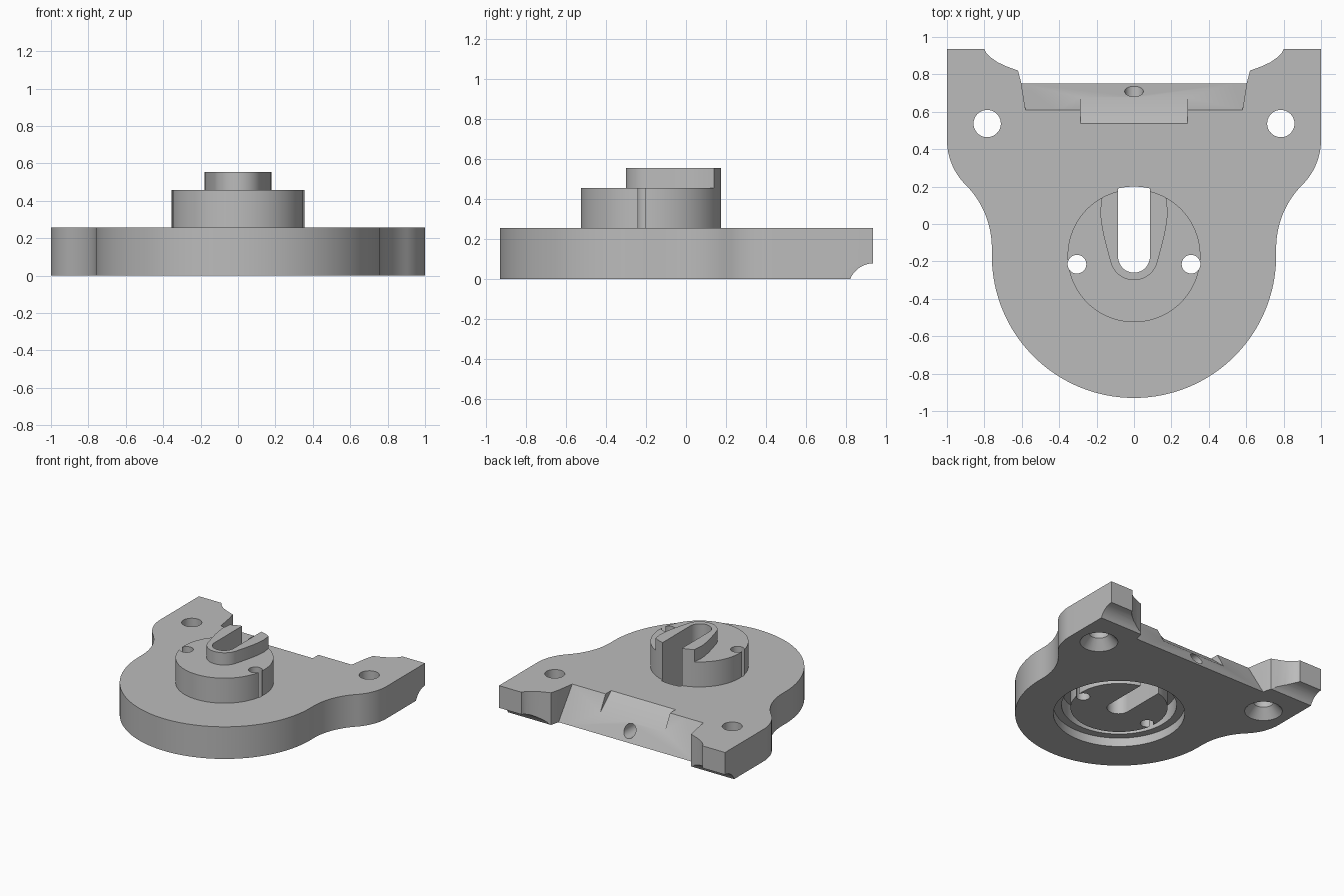
import bpy, bmesh
from math import radians, sin, cos, pi

cube = bpy.data.objects.get("Cube")
if cube:
    bpy.data.objects.remove(cube, do_unlink=True)

grey = bpy.data.materials.new("plain grey")
grey.use_nodes = True
grey.diffuse_color = (0.5, 0.5, 0.5, 1)
grey.node_tree.nodes["Principled BSDF"].inputs["Base Color"].default_value = (0.5, 0.5, 0.5, 1)


def arc(cx, cy, r, a0, a1, n):
    angles = [radians(a0 + (a1 - a0) * i / n) for i in range(n + 1)]
    return [(cx + r * cos(a), cy + r * sin(a)) for a in angles]


def mirrored(half):
    """Close a right-hand outline with its reflection in x."""
    return half + [(-x, y) for x, y in reversed(half) if abs(x) > 1e-4]


def make_object(name, bm):
    bmesh.ops.recalc_face_normals(bm, faces=bm.faces[:])
    mesh = bpy.data.meshes.new(name)
    bm.to_mesh(mesh)
    bm.free()
    mesh.materials.append(grey)
    obj = bpy.data.objects.new(name, mesh)
    bpy.context.scene.collection.objects.link(obj)
    return obj


def prism(name, outline, z0, z1):
    bm = bmesh.new()
    face = bm.faces.new([bm.verts.new((x, y, z0)) for x, y in outline])
    top = bmesh.ops.extrude_face_region(bm, geom=[face])["geom"]
    verts = [g for g in top if isinstance(g, bmesh.types.BMVert)]
    bmesh.ops.translate(bm, verts=verts, vec=(0, 0, z1 - z0))
    return make_object(name, bm)


def disc(name, x, y, r, z0, z1, n=64):
    return prism(name, arc(x, y, r, 0, 360, n)[:-1], z0, z1)


def hull(name, half_points):
    """Convex solid from points given on the +x side."""
    bm = bmesh.new()
    for x, y, z in half_points:
        bm.verts.new((x, y, z))
        bm.verts.new((-x, y, z))
    bmesh.ops.convex_hull(bm, input=bm.verts[:])
    return make_object(name, bm)


def rod(name, axis, centre, r, length):
    obj = disc(name, 0, 0, r, -length / 2, length / 2, 48)
    obj.location = centre
    obj.rotation_euler = (pi / 2, 0, 0) if axis == "y" else (0, pi / 2, 0)
    return obj


def cone(name, x, y, r0, r1, z0, z1):
    bm = bmesh.new()
    bmesh.ops.create_cone(bm, cap_ends=True, segments=48, radius1=r0, radius2=r1, depth=z1 - z0)
    bmesh.ops.translate(bm, verts=bm.verts[:], vec=(x, y, (z0 + z1) / 2))
    return make_object(name, bm)


def cut(obj, cutters):
    for cutter in cutters:
        mod = obj.modifiers.new("cut", "BOOLEAN")
        mod.operation = "DIFFERENCE"
        mod.solver = "EXACT"
        mod.object = cutter
    bpy.context.view_layer.update()
    evaluated = obj.evaluated_get(bpy.context.evaluated_depsgraph_get())
    mesh = bpy.data.meshes.new_from_object(evaluated)
    obj.modifiers.clear()
    obj.data = mesh


BOSS_Y = -0.17
TOP = 0.257

# Base plate: round front, waisted sides, two rear arms
half = arc(0, BOSS_Y, 0.76, -90, 0, 40)
half += arc(1.239, -0.129, 0.479, 180, 135, 14)
half += arc(0.66, 0.45, 0.34, -45, 0, 14)[1:]
half += [(1, 0.935), (0.8, 0.935), (0.79, 0.915), (0.765, 0.89), (0.73, 0.865),
         (0.68, 0.842), (0.62, 0.82), (0.602, 0.75)]
plate = prism("base_plate", mirrored(half), 0, TOP)

# Round boss, running down as a plug inside the underside groove
boss = disc("round_boss", 0, BOSS_Y, 0.355, 0.05, 0.457, 96)

# Raised key on the boss
half = arc(0, BOSS_Y, 0.13, -90, -20, 12)
half += [(0.148, -0.12), (0.165, -0.05), (0.177, 0.02), (0.18, 0.07)]
half += arc(0, BOSS_Y, 0.355, 61, 76, 6)
key = prism("raised_key", mirrored(half), 0.44, 0.555)

# Shared cutters: long slot and two pin holes
half = arc(0, -0.175, 0.085, -90, 0, 16) + arc(0, BOSS_Y, 0.37, 76.7, 90, 5)
slot = prism("slot_cutter", mirrored(half), -0.1, 0.7)
pins = [disc("pin_cutter", s * 0.305, -0.215, 0.05, -0.1, 0.6, 32) for s in (-1, 1)]

# Plate cutters: sloped rear face, notch, set screw hole, arm undercut, underside bores
rear = hull("rear_slope_cutter", [(0.576, 0.585, 0.3), (0.604, 0.761, -0.02), (0.604, 0.761, 0.3)])
notch = hull("notch_cutter", [(0.285, 0.5, 0.291), (0.285, 0.7, 0.112), (0.285, 0.7, 0.291)])
screw = rod("set_screw_cutter", "y", (0, 0.53, 0.075), 0.05, 0.64)
undercut = rod("undercut_cutter", "x", (0, 0.94, -0.05), 0.13, 2.4)
bore = disc("bore_cutter", 0, BOSS_Y, 0.48, -0.1, 0.07, 96)
groove = disc("groove_cutter", 0, BOSS_Y, 0.42, -0.1, 0.2, 96)
mounts = []
for s in (-1, 1):
    mounts.append(disc("mount_cutter", s * 0.785, 0.537, 0.073, -0.1, 0.4, 48))
    mounts.append(cone("countersink_cutter", s * 0.785, 0.537, 0.147, 0.073, -0.01, 0.075))

plate_cutters = [rear, notch, screw, undercut, bore, groove, slot] + pins + mounts
cut(plate, plate_cutters)
cut(boss, [slot] + pins)
cut(key, [slot])
for helper in plate_cutters:
    bpy.data.objects.remove(helper, do_unlink=True)

# Smooth the curved walls, keep the edges sharp
for obj in (plate, boss, key):
    bpy.ops.object.select_all(action="DESELECT")
    obj.select_set(True)
    bpy.context.view_layer.objects.active = obj
    bpy.ops.object.shade_smooth_by_angle(angle=radians(30))
